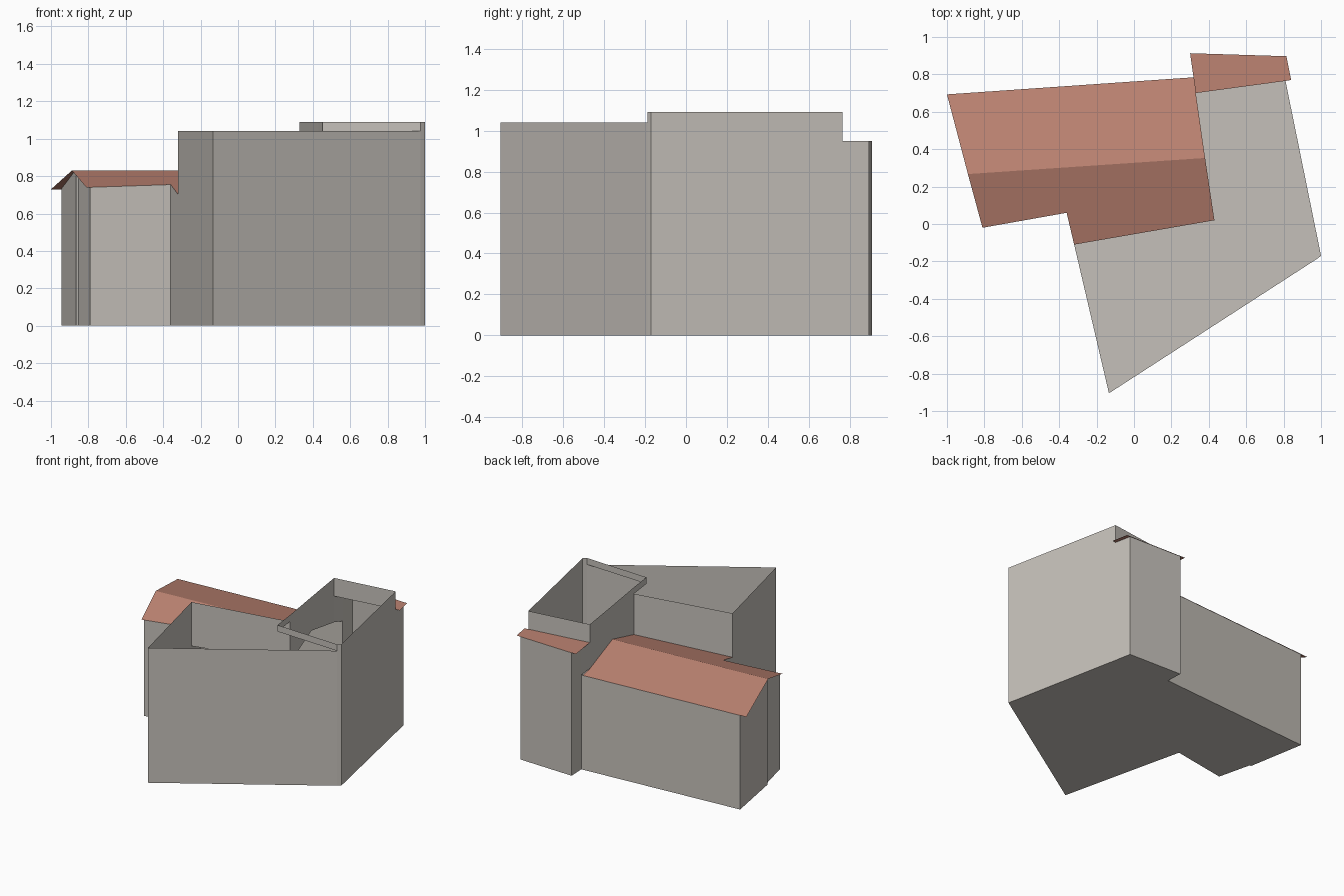
import bpy
import bmesh

cube = bpy.data.objects.get("Cube")
if cube:
    bpy.data.objects.remove(cube, do_unlink=True)


def make_material(name, rgb):
    mat = bpy.data.materials.new(name)
    mat.use_nodes = True
    color = (*rgb, 1.0)
    mat.diffuse_color = color
    bsdf = mat.node_tree.nodes["Principled BSDF"]
    bsdf.inputs["Base Color"].default_value = color
    bsdf.inputs["Roughness"].default_value = 0.9
    return mat


PLASTER = make_material("warm grey plaster", (0.56, 0.53, 0.49))
TILE = make_material("terracotta tile", (0.51, 0.23, 0.17))

MAIN_TOP, TOWER_TOP, REAR_TOP, RIDGE_TOP = 1.04, 1.09, 0.95, 0.83


def roof_z(x, y):
    """Height of the pitched house roof at a plan point."""
    d = y - (0.267 + 0.068 * (x + 0.888))
    return RIDGE_TOP - (0.232 * d if d > 0 else -0.31 * d)


def height(value, point):
    return roof_z(*point) if value == "roof" else value


def build(name, polygons, mat):
    """Make one object from a list of flat polygons."""
    bm = bmesh.new()
    for poly in polygons:
        bm.faces.new([bm.verts.new(p) for p in poly])
    bmesh.ops.remove_doubles(bm, verts=bm.verts, dist=0.0005)
    mesh = bpy.data.meshes.new(name)
    bm.to_mesh(mesh)
    bm.free()
    mesh.materials.append(mat)
    obj = bpy.data.objects.new(name, mesh)
    bpy.context.collection.objects.link(obj)
    return obj


def panels(path, spans):
    """Upright panels along a plan path; each span is (bottom, top)."""
    return [[(*a, height(lo, a)), (*b, height(lo, b)),
             (*b, height(hi, b)), (*a, height(hi, a))]
            for a, b, (lo, hi) in zip(path, path[1:], spans)]


# Plan points shared by several parts
front_corner = (-0.134, -0.905)
step_end = (0.976, -0.188)
step_corner = (0.453, -0.165)
east_corner = (1.0, -0.17)
tower_ne, tower_nw = (0.81, 0.765), (0.33, 0.70)
rear_ne, rear_nw = (0.785, 0.893), (0.34, 0.908)
house_ne, house_nw = (0.345, 0.782), (-0.945, 0.69)
gable = (-0.87, 0.268)
inner_sw, inner_se = (-0.36, 0.06), (-0.32, -0.11)
valley, ridge_end = (0.43, 0.02), (0.38, 0.353)

# Outer walls, going anticlockwise round the footprint
outline = [front_corner, step_end, east_corner, tower_ne, rear_ne, rear_nw,
           house_ne, house_nw, gable, (-0.865, 0.24), (-0.853, 0.245),
           (-0.79, -0.015), inner_sw, inner_se]
tops = [MAIN_TOP, TOWER_TOP, TOWER_TOP] + [REAR_TOP] * 3 + ["roof"] * 7 + [MAIN_TOP]
build("outer_walls", panels(outline + outline[:1], [(0, t) for t in tops]), PLASTER)

# Ground slab
build("floor", [[(x, y, 0) for x, y in outline]], PLASTER)

# Upper walls that rise above the lower roofs
build("main_block_upper_wall",
      panels([valley, inner_se], [("roof", MAIN_TOP)]), PLASTER)
build("tower_upper_walls",
      panels([tower_ne, tower_nw, ridge_end, valley, step_corner, step_end],
             [(REAR_TOP, TOWER_TOP), ("roof", TOWER_TOP), ("roof", TOWER_TOP),
              (MAIN_TOP, TOWER_TOP), (MAIN_TOP, TOWER_TOP)]), PLASTER)
build("rear_upper_wall",
      panels([house_ne, tower_nw], [("roof", REAR_TOP)]), PLASTER)

# Pitched house roof, overhanging at the gable
ridge_start = (-0.888, 0.267)
slopes = [
    [ridge_start, ridge_end, tower_nw, (0.33, 0.785), (-1.0, 0.693)],
    [ridge_start, (-0.81, -0.02), inner_sw, inner_se, valley, ridge_end],
]
build("house_roof", [[(x, y, roof_z(x, y)) for x, y in s] for s in slopes], TILE)

# Flat rear roof with small side overhangs
rear = [tower_nw, tower_ne, (0.84, 0.77), (0.815, 0.897), (0.30, 0.913)]
build("rear_roof", [[(x, y, REAR_TOP) for x, y in rear]], TILE)
